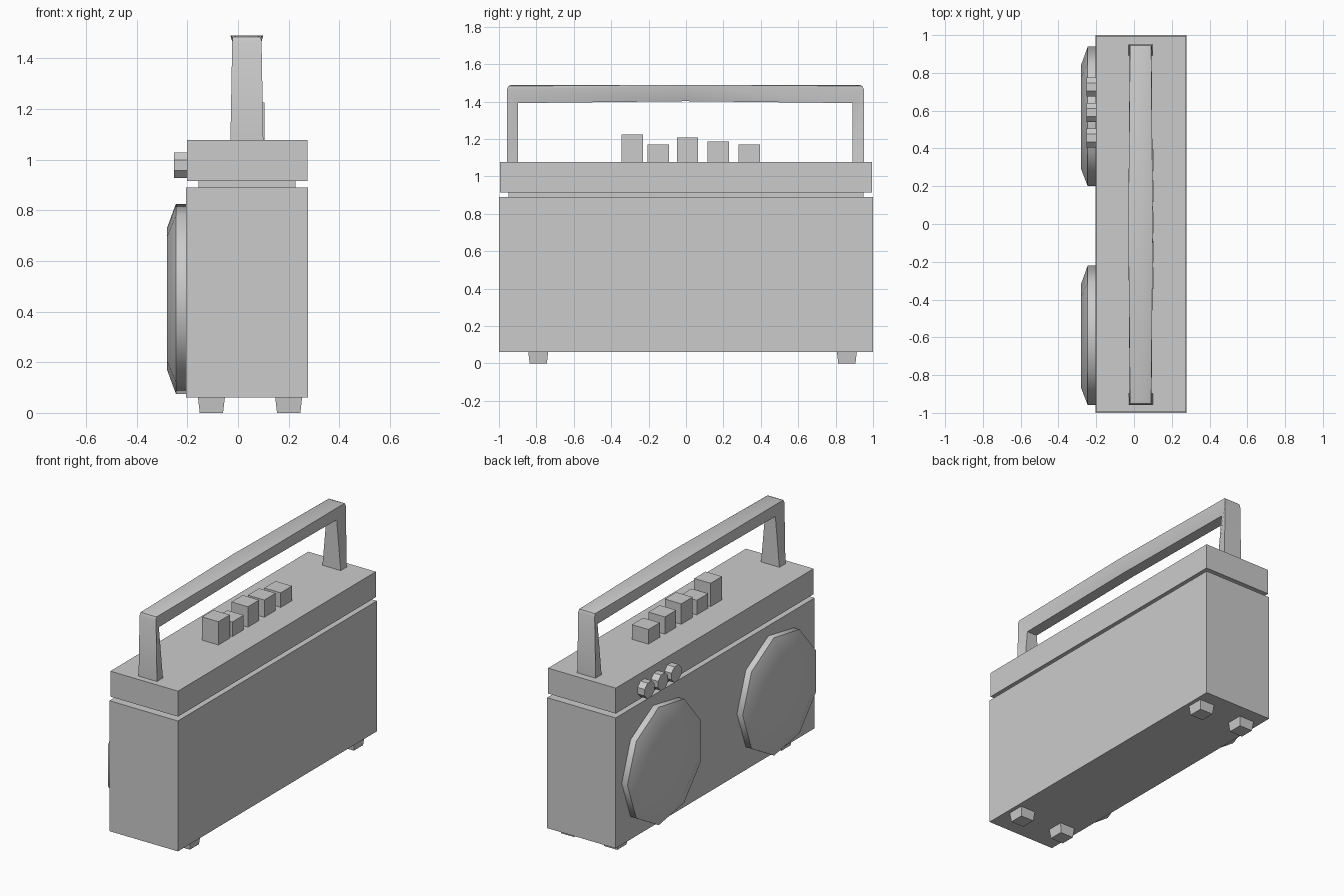
import bpy, bmesh, math

if "Cube" in bpy.data.objects:
    bpy.data.objects.remove(bpy.data.objects["Cube"])


def finish(name, bm, smooth=None):
    bmesh.ops.recalc_face_normals(bm, faces=bm.faces)
    me = bpy.data.meshes.new(name)
    bm.to_mesh(me)
    bm.free()
    ob = bpy.data.objects.new(name, me)
    bpy.context.collection.objects.link(ob)
    if smooth:
        bpy.ops.object.select_all(action='DESELECT')
        ob.select_set(True)
        bpy.context.view_layer.objects.active = ob
        bpy.ops.object.shade_smooth_by_angle(angle=math.radians(smooth))
    return ob


def box(name, x0, x1, y0, y1, z0, z1, inset=0.0):
    """Box whose underside may be inset to give tapered sides."""
    bm = bmesh.new()
    bmesh.ops.create_cube(bm, size=1)
    for v in bm.verts:
        i = inset if v.co.z < 0 else 0
        v.co = (x0 + i if v.co.x < 0 else x1 - i,
                y0 + i if v.co.y < 0 else y1 - i,
                z0 if v.co.z < 0 else z1)
    return finish(name, bm)


def turned(name, profile, sides, y, z, phase=0.0, smooth=None):
    """Turn (radius, x) points around an axis along x; ends are closed."""
    bm = bmesh.new()
    rings = []
    for r, x in profile:
        if r == 0:
            rings.append([bm.verts.new((x, y, z))] * sides)
        else:
            rings.append([bm.verts.new((x,
                                        y + r * math.cos(phase + math.tau * i / sides),
                                        z + r * math.sin(phase + math.tau * i / sides)))
                          for i in range(sides)])
    for a, b in zip(rings, rings[1:]):
        for i in range(sides):
            j = (i + 1) % sides
            quad = [a[i], a[j], b[j], b[i]]
            bm.faces.new(list(dict.fromkeys(quad)))
    for ring in (rings[0], rings[-1]):
        if ring[0] is not ring[1]:
            bm.faces.new(ring)
    return finish(name, bm, smooth)


# Case: main body, recessed seam and top deck
box("body", -0.205, 0.277, -1.0, 1.0, 0.06, 0.89)
box("seam", -0.155, 0.227, -0.95, 0.95, 0.88, 0.925)
box("top_deck", -0.202, 0.274, -0.995, 0.995, 0.915, 1.077)

# Feet, tapered downwards
for x in (-0.105, 0.2):
    for y in (-0.79, 0.86):
        box("foot", x - 0.053, x + 0.053, y - 0.053, y + 0.053, 0, 0.06, 0.007)

# Speakers: nine-sided ring, sloped rim, shallow dish and centre cap
cone = [(0.381, -0.205), (0.381, -0.245), (0.284, -0.28), (0.075, -0.25), (0, -0.262)]
for y in (0.558, -0.601):
    turned("speaker", cone, 9, y, 0.45, smooth=45)

# Octagonal knobs on the edge of the deck
for y in (0.455, 0.59, 0.725):
    turned("knob", [(0.054, -0.2), (0.054, -0.252)], 8, y, 0.977, math.pi / 8)

# Push buttons at different heights
for y, top in ((-0.288, 1.225), (-0.148, 1.17), (0.008, 1.207), (0.173, 1.187), (0.338, 1.17)):
    box("button", -0.012, 0.104, y - 0.057, y + 0.057, 1.07, top)

# Handle: loft of (outer y, outer z, inner y, inner z, inner half width)
stations = [(-0.957, 1.07, -0.897, 1.07, 0.065), (-0.957, 1.49, -0.897, 1.392, 0.036),
            (-0.003, 1.49, -0.003, 1.402, 0.036),
            (0.951, 1.49, 0.891, 1.392, 0.036), (0.951, 1.07, 0.891, 1.07, 0.065)]
bm = bmesh.new()
rings = []
for oy, oz, iy, iz, w in stations:
    rings.append([bm.verts.new((0.035 + dx, y, z)) for dx, y, z in
                  ((-0.065, oy, oz), (0.065, oy, oz), (w, iy, iz), (-w, iy, iz))])
for a, b in zip(rings, rings[1:]):
    for i in range(4):
        j = (i + 1) % 4
        bm.faces.new((a[i], a[j], b[j], b[i]))
bm.faces.new(rings[0])
bm.faces.new(rings[-1])
rim = [e for e in bm.edges if all(v.co.z > 1.48 for v in e.verts)
       and not (abs(e.verts[0].co.y) < 0.1 and abs(e.verts[1].co.y) < 0.1)]
bmesh.ops.bevel(bm, geom=rim, offset=0.025, segments=2, profile=0.5, affect='EDGES')
finish("handle", bm, smooth=40)
